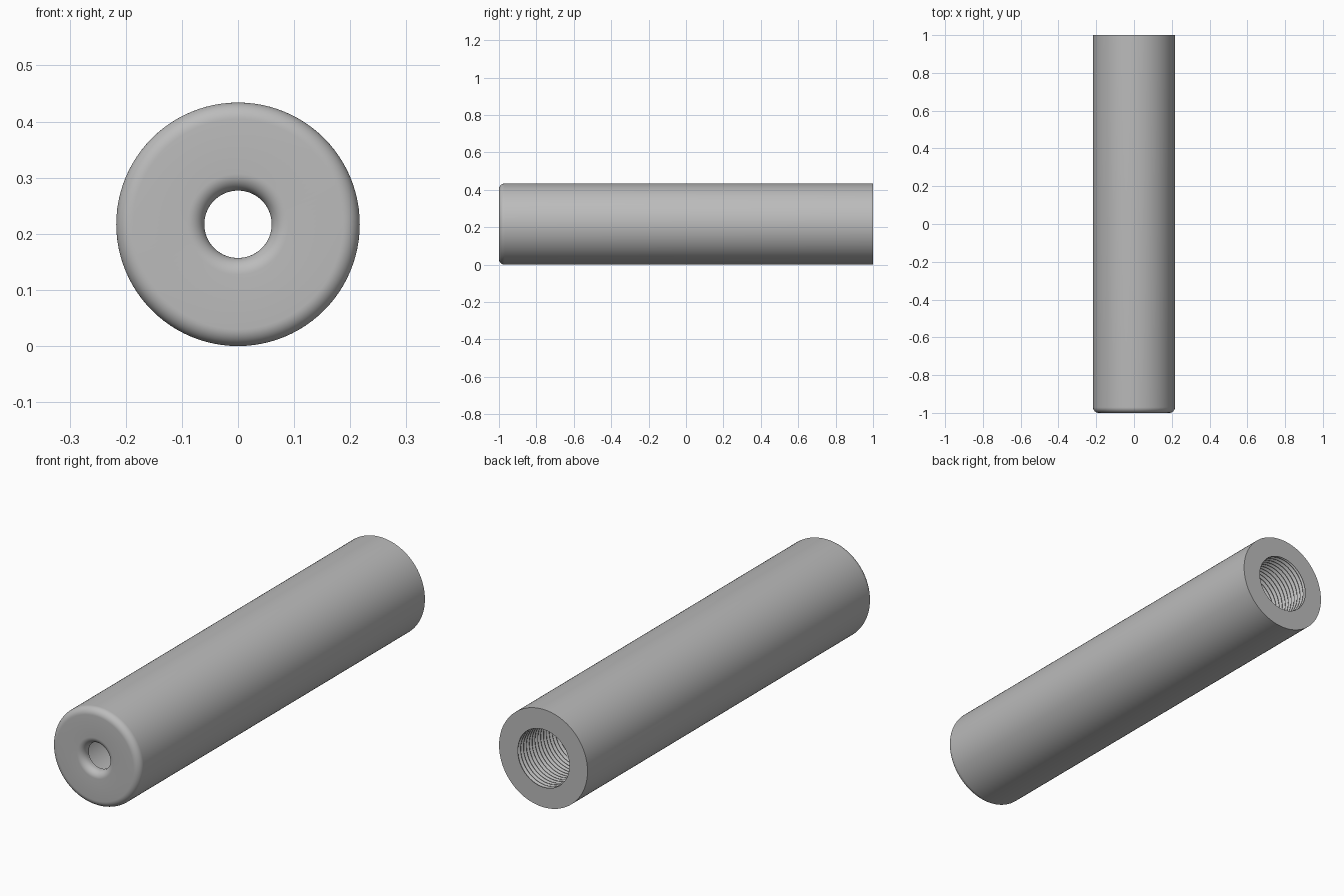
import bpy
import bmesh
import math

old = bpy.data.objects.get("Cube")
if old:
    bpy.data.objects.remove(old, do_unlink=True)

R = 0.217         # outer radius, also the height of the axis
BORE = 0.06       # front opening
ROOT = 0.138      # thread root and inner chamber
CREST = 0.128     # thread crest
PITCH = 0.02
FILLET = 0.03
SEGMENTS = 96

metal = bpy.data.materials.new("grey_metal")
metal.use_nodes = True
colour = (0.5, 0.5, 0.5, 1)
metal.diffuse_color = colour
metal.node_tree.nodes["Principled BSDF"].inputs["Base Color"].default_value = colour


def arc(r, y, start, end, steps=10):
    """Quarter round in the radius / length plane."""
    angles = [math.radians(start + (end - start) * i / steps) for i in range(steps + 1)]
    return [(r + FILLET * math.cos(a), y + FILLET * math.sin(a)) for a in angles]


def lathe(name, profile, closed, lead=0.0, low=-1.0, high=1.0):
    """Sweep a profile round the y axis, advancing by lead each turn."""
    bm = bmesh.new()
    rings = []
    for i in range(SEGMENTS + 1):
        a = math.tau * i / SEGMENTS
        ring = []
        for r, y in profile:
            y = min(max(y + lead * i / SEGMENTS, low), high)
            ring.append(bm.verts.new((r * math.sin(a), y, R + r * math.cos(a))))
        rings.append(ring)
    count = len(profile)
    for a, b in zip(rings, rings[1:]):
        for j in range(count if closed else count - 1):
            k = (j + 1) % count
            bm.faces.new((a[j], a[k], b[k], b[j]))
    bmesh.ops.remove_doubles(bm, verts=bm.verts, dist=0.00001)
    bmesh.ops.dissolve_degenerate(bm, edges=bm.edges, dist=0.00001)
    if closed:
        bmesh.ops.recalc_face_normals(bm, faces=bm.faces)
    mesh = bpy.data.meshes.new(name)
    bm.to_mesh(mesh)
    bm.free()
    mesh.materials.append(metal)
    obj = bpy.data.objects.new(name, mesh)
    bpy.context.collection.objects.link(obj)
    bpy.ops.object.select_all(action="DESELECT")
    obj.select_set(True)
    bpy.context.view_layer.objects.active = obj
    bpy.ops.object.shade_smooth_by_angle(angle=math.radians(30))
    return obj


# Hollow tube with a rounded front rim and a rounded bore mouth
front = -1 + FILLET
body = [(ROOT, 1), (R, 1)]
body += arc(R - FILLET, front, 0, -90)
body += arc(BORE + FILLET, front, 270, 180)
body += [(BORE, front + 0.01), (ROOT, front + 0.01)]
lathe("tube_body", body, closed=True)

# Helical screw thread lining the back opening
thread_start, turns = 0.6, 22
thread = []
for i in range(turns):
    y = thread_start - PITCH + i * PITCH
    thread += [(ROOT, y), (CREST, y + PITCH * 0.45), (CREST, y + PITCH * 0.55)]
thread.append((ROOT, thread_start - PITCH + turns * PITCH))
lathe("inner_thread", thread, closed=False, lead=PITCH, low=thread_start)
